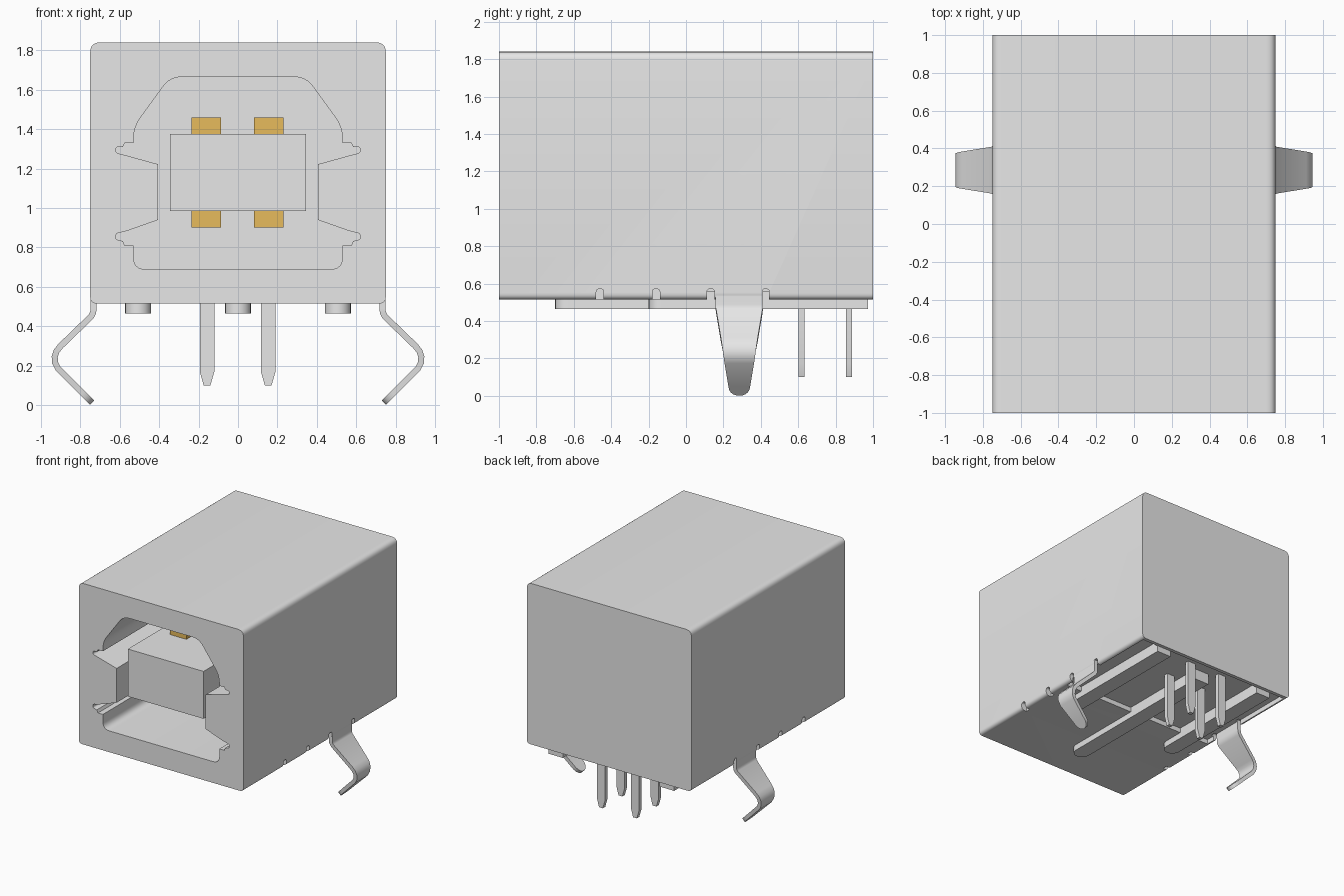
import bpy, bmesh, math
from mathutils import Vector

cube = bpy.data.objects.get("Cube")
if cube:
    bpy.data.objects.remove(cube, do_unlink=True)


def material(name, rgb):
    m = bpy.data.materials.new(name)
    m.use_nodes = True
    m.diffuse_color = (*rgb, 1)
    m.node_tree.nodes["Principled BSDF"].inputs["Base Color"].default_value = (*rgb, 1)
    return m


GREY = material("light_grey", (0.8, 0.8, 0.8))
GOLD = material("contact_gold", (0.9, 0.56, 0.12))


def finish(name, bm, mat):
    bmesh.ops.recalc_face_normals(bm, faces=bm.faces)
    me = bpy.data.meshes.new(name)
    bm.to_mesh(me)
    bm.free()
    me.materials.append(mat)
    ob = bpy.data.objects.new(name, me)
    bpy.context.collection.objects.link(ob)
    return ob


def fillet(corners, steps=6):
    """Turn (u, v, radius) corners into a rounded outline."""
    out = []
    for i, (u, v, r) in enumerate(corners):
        p = Vector((u, v))
        if r == 0:
            out.append(p)
            continue
        a = p + (Vector(corners[i - 1][:2]) - p).normalized() * r
        b = p + (Vector(corners[(i + 1) % len(corners)][:2]) - p).normalized() * r
        for k in range(steps + 1):
            t = k / steps
            out.append(a * (1 - t) ** 2 + p * 2 * t * (1 - t) + b * t * t)
    return out


def prism(name, outline, axis, lo, hi, mat=GREY):
    """Extrude a 2D outline along x, y or z."""
    place = {"x": lambda u, v, w: (w, u, v),
             "y": lambda u, v, w: (u, w, v),
             "z": lambda u, v, w: (u, v, w)}[axis]
    bm = bmesh.new()
    rings = [[bm.verts.new(place(u, v, w)) for u, v in outline] for w in (lo, hi)]
    n = len(outline)
    bm.faces.new(rings[0])
    bm.faces.new(rings[1][::-1])
    for i in range(n):
        j = (i + 1) % n
        bm.faces.new((rings[0][i], rings[0][j], rings[1][j], rings[1][i]))
    return finish(name, bm, mat)


def rect(u0, u1, v0, v1, r_low=0, r_high=0):
    return fillet([(u0, v0, r_low), (u1, v0, r_low), (u1, v1, r_high), (u0, v1, r_high)])


def cut(target, cutter):
    cutter.hide_render = True
    mod = target.modifiers.new("cut", "BOOLEAN")
    mod.operation = "DIFFERENCE"
    mod.solver = "EXACT"
    mod.object = cutter
    bpy.ops.object.select_all(action="DESELECT")
    bpy.context.view_layer.objects.active = target
    target.select_set(True)
    bpy.ops.object.modifier_apply(modifier=mod.name)
    bpy.data.objects.remove(cutter, do_unlink=True)


parts = []

# Housing block with rounded long edges
housing = prism("housing", rect(-0.75, 0.75, 0.515, 1.84, 0.035, 0.05), "y", -1, 1)
parts.append(housing)

# Socket opening: clipped upper corners, pinched waist, small side slots
half = [(0.345, 1.665, 0.06), (0.53, 1.41, 0.06), (0.53, 1.33, 0), (0.575, 1.33, 0),
        (0.585, 1.31, 0), (0.62, 1.31, 0.015), (0.62, 1.28, 0.015), (0.56, 1.265, 0),
        (0.405, 1.222, 0), (0.405, 0.94, 0), (0.56, 0.885, 0), (0.62, 0.87, 0.012),
        (0.62, 0.84, 0.012), (0.585, 0.833, 0), (0.575, 0.81, 0), (0.53, 0.81, 0),
        (0.53, 0.69, 0.06)]
opening = half + [(-x, z, r) for x, z, r in reversed(half)]
cut(housing, prism("socket_cutter", fillet(opening), "y", -1.1, 0.1))

# Shallow recess under the rear half
cut(housing, prism("recess_cutter", rect(-0.72, 0.72, 0.04, 0.97), "z", 0.4, 0.555))

# Relief notches along both lower side edges
for side in (-1, 1):
    for y in (-0.46, -0.16, 0.132, 0.425):
        slot = rect(y - 0.02, y + 0.02, 0.45, 0.572, 0, 0.018)
        lo, hi = sorted((side * 0.70, side * 0.8))
        cut(housing, prism("notch_cutter", slot, "x", lo, hi))

# Tongue inside the socket
parts.append(prism("tongue", rect(-0.345, 0.345, 0.985, 1.375), "y", -0.94, 0.12))

# Contacts above and below the tongue
for row, z0, z1 in (("upper", 1.37, 1.46), ("lower", 0.90, 0.99)):
    for side, x in (("right", -0.16), ("left", 0.155)):
        parts.append(prism(f"{row}_contact_{side}", rect(x - 0.075, x + 0.075, z0, z1),
                           "y", -0.55, 0.12, GOLD))

# Underside ridges with a rounded front end
for name, x, y0, y1 in (("right", -0.507, -0.2, 0.972), ("centre", 0, -0.7, 0.83),
                        ("left", 0.507, -0.2, 0.972)):
    w = 0.066
    plan = [(x + w * math.cos(a), y0 + w + w * math.sin(a))
            for a in (math.pi + math.pi * k / 10 for k in range(11))]
    plan += [(x + w, y1), (x - w, y1)]
    parts.append(prism(f"ridge_{name}", plan, "z", 0.465, 0.58))

# Solder pins with tapered tips
for row, y in (("front", 0.618), ("rear", 0.872)):
    for side, x in (("right", -0.157), ("left", 0.153)):
        prof = [(x - 0.037, 0.6), (x - 0.037, 0.17), (x - 0.017, 0.1),
                (x + 0.017, 0.1), (x + 0.037, 0.17), (x + 0.037, 0.6)]
        parts.append(prism(f"{row}_pin_{side}", prof, "y", y - 0.016, y + 0.016))


def clip_half_width(z):
    if z > 0.47:
        return 0.127
    if z > 0.06:
        return 0.058 + (z - 0.06) / 0.41 * 0.069
    return 0.058 * math.sqrt(max(0.03, 1 - ((0.06 - z) / 0.049) ** 2))


# Bent retaining clips: a tapering strip swept along a path
path = [(0.733, 0.57), (0.733, 0.49), (0.735, 0.47), (0.745, 0.45), (0.9, 0.3),
        (0.92, 0.275), (0.93, 0.245), (0.928, 0.215), (0.913, 0.185), (0.788, 0.06),
        (0.772, 0.044), (0.757, 0.029), (0.747, 0.019), (0.74, 0.012)]


def clip(name, side):
    pts = [Vector(p) for p in path]
    bm = bmesh.new()
    rings = []
    for i, p in enumerate(pts):
        d = (pts[min(i + 1, len(pts) - 1)] - pts[max(i - 1, 0)]).normalized()
        n = Vector((-d.y, d.x)) * 0.0155
        w = clip_half_width(p.y)
        rings.append([bm.verts.new((side * q.x, 0.285 + s * w, q.y))
                      for q, s in ((p + n, -1), (p + n, 1), (p - n, 1), (p - n, -1))])
    for a, b in zip(rings, rings[1:]):
        for k in range(4):
            m = (k + 1) % 4
            bm.faces.new((a[k], a[m], b[m], b[k]))
    bm.faces.new(rings[0])
    bm.faces.new(rings[-1])
    return finish(name, bm, GREY)


parts += [clip("clip_left", 1), clip("clip_right", -1)]

# Smooth the rounded surfaces, keep the edges sharp
bpy.ops.object.select_all(action="DESELECT")
for ob in parts:
    ob.select_set(True)
bpy.context.view_layer.objects.active = housing
bpy.ops.object.shade_smooth_by_angle(angle=math.radians(30))
